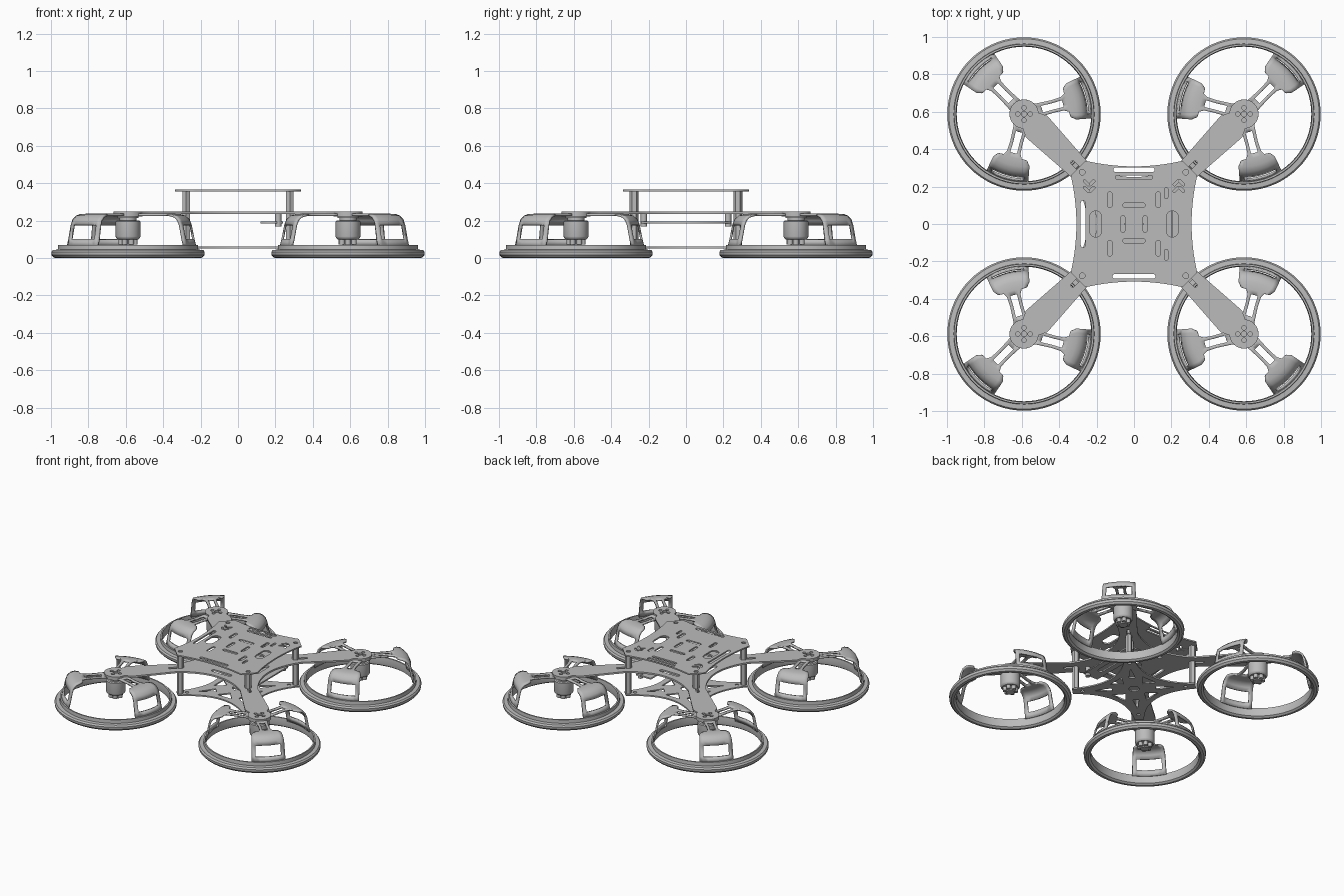
import bpy, bmesh, math
from math import pi, sin, cos, radians
from mathutils import Matrix, Vector

old = bpy.data.objects.get("Cube")
if old:
    bpy.data.objects.remove(old)

# One grey for the whole frame
GREY = (0.5, 0.5, 0.5, 1)
grey = bpy.data.materials.new("frame_grey")
grey.use_nodes = True
grey.diffuse_color = GREY
grey.node_tree.nodes["Principled BSDF"].inputs["Base Color"].default_value = GREY

HUB = 0.588          # motor centre in x and y
QUARTERS = [i * pi / 2 for i in range(4)]


def add(name, mesh, smooth=False):
    mesh.materials.clear()
    mesh.materials.append(grey)
    obj = bpy.data.objects.new(name, mesh)
    bpy.context.collection.objects.link(obj)
    if smooth:
        bpy.ops.object.select_all(action='DESELECT')
        obj.select_set(True)
        bpy.context.view_layer.objects.active = obj
        bpy.ops.object.shade_smooth_by_angle(angle=radians(35))
    return obj


def from_bmesh(name, bm, smooth=False):
    bmesh.ops.recalc_face_normals(bm, faces=bm.faces)
    mesh = bpy.data.meshes.new(name)
    bm.to_mesh(mesh)
    bm.free()
    return add(name, mesh, smooth)


def turn(points, angle):
    c, s = cos(angle), sin(angle)
    return [(x * c - y * s, x * s + y * c) for x, y in points]


def slot(x, y, length, width, angle=0):
    """Rounded slot outline; length == width gives a circle."""
    r, h = width / 2, (length - width) / 2
    pts = []
    for side in (1, -1):
        for i in range(9):
            a = -pi / 2 + pi * i / 8
            if h > 0 or i < 8:
                pts.append((side * (h + r * cos(a)), side * r * sin(a)))
    return [(px + x, py + y) for px, py in turn(pts, angle)]


def plate(name, outline, holes, z, thick):
    """Flat sheet with cut-outs, from a filled 2D curve."""
    curve = bpy.data.curves.new(name, 'CURVE')
    curve.dimensions = '2D'
    curve.fill_mode = 'BOTH'
    curve.extrude = thick / 2
    for loop in [outline] + holes:
        sp = curve.splines.new('POLY')
        sp.points.add(len(loop) - 1)
        for p, (x, y) in zip(sp.points, loop):
            p.co = (x, y, 0, 1)
        sp.use_cyclic_u = True
    tmp = bpy.data.objects.new(name + "_curve", curve)
    bpy.context.collection.objects.link(tmp)
    deps = bpy.context.evaluated_depsgraph_get()
    mesh = bpy.data.meshes.new_from_object(tmp.evaluated_get(deps))
    bpy.data.objects.remove(tmp)
    bpy.data.curves.remove(curve)
    mesh.name = name
    obj = add(name, mesh)
    obj.location.z = z
    return obj


def waisted(mid, end, half, corner=()):
    """Square outline with four inward-curving sides."""
    pts = []
    for q in QUARTERS:
        side = []
        for i in range(17):
            t = 1 - i / 8
            side.append((half * t, mid + (end - mid) * t * t))
        pts += turn(list(corner) + side, q)
    return pts


def lathe(bm, profile, segments, closed=False):
    verts = [bm.verts.new((r, 0, z)) for r, z in profile]
    edges = [bm.edges.new(p) for p in zip(verts, verts[1:])]
    if closed:
        edges.append(bm.edges.new((verts[-1], verts[0])))
    bmesh.ops.spin(bm, geom=verts + edges, cent=(0, 0, 0), axis=(0, 0, 1),
                   angle=2 * pi, steps=segments, use_duplicate=False)
    bmesh.ops.remove_doubles(bm, verts=bm.verts, dist=0.0002)


def cylinder(bm, x, y, r, z0, z1, sides):
    bmesh.ops.create_cone(bm, cap_ends=True, segments=sides, radius1=r, radius2=r, depth=z1 - z0,
                          matrix=Matrix.Translation((x, y, (z0 + z1) / 2)))


# Main plate with four motor arms
tip = [(HUB + 0.078 * cos(a), HUB + 0.078 * sin(a))
       for a in (radians(-85 + 260 * i / 20) for i in range(21))]
neck = [(HUB - 0.01, HUB - 0.125)]
arm = neck + tip + [(y, x) for x, y in neck]
holes = [slot(0, 0, 0.1, 0.1)]
for q in QUARTERS:
    for d in (-1, 1):
        holes.append(turn(slot(HUB + 0.033 * d, HUB, 0.024, 0.024), q))
        holes.append(turn(slot(HUB, HUB + 0.033 * d, 0.024, 0.024), q))
    holes.append(turn(slot(HUB, HUB, 0.03, 0.03), q))
    holes.append(turn(slot(0.31, 0.31, 0.07, 0.02, pi / 4), q))
    holes.append(turn(slot(0, 0.19, 0.16, 0.03), q))
plate("main_plate", waisted(0.25, 0.34, 0.255, arm), holes, 0.242, 0.012)

# Top plate with its equipment slots
holes = [slot(0, 0.29, 0.22, 0.026), slot(0, 0.25, 0.2, 0.02), slot(0, 0.1, 0.12, 0.024),
         slot(0, -0.09, 0.12, 0.024), slot(0, -0.28, 0.23, 0.024),
         slot(-0.272, 0, 0.25, 0.026, pi / 2)]
for s in (-1, 1):
    holes += [slot(0.205 * s, 0, 0.14, 0.065, pi / 2),
              slot(0.06 * s, 0, 0.09, 0.022, pi / 2),
              slot(0.172, 0.165 * s, 0.06, 0.018, pi / 2)]
    for t in (-1, 1):
        holes += [slot(0.13 * s, 0.13 * t, 0.085, 0.024, pi / 2),
                  slot(0.277 * s, 0.277 * t, 0.03, 0.03)]
    for k in (0.185, 0.22):
        holes += [slot(0.225 * s, k, 0.04, 0.014, pi / 4),
                  slot(0.255 * s, k, 0.04, 0.014, -pi / 4)]
plate("top_plate", waisted(0.308, 0.338, 0.26), holes, 0.362, 0.01)

# Bottom plate with triangular lightening holes
holes = [slot(0, 0, 0.07, 0.07)]
for q in QUARTERS:
    holes.append(turn([(0.09, 0.12), (0.12, 0.09), (0.19, 0.19)], q))
    holes.append(turn([(-0.06, 0.16), (0.06, 0.16), (0, 0.09)], q))
    holes.append(turn(slot(0.245, 0.245, 0.025, 0.025), q))
plate("bottom_plate", waisted(0.2, 0.315, 0.27), holes, 0.056, 0.01)

# Side shelf hung below the main plate
shelf = [(0.12, -0.24), (0.24, -0.24), (0.24, 0.24), (0.12, 0.24)]
plate("side_shelf", shelf, [slot(0.18, 0, 0.3, 0.04, pi / 2)], 0.19, 0.01)
bm = bmesh.new()
for s in (-1, 1):
    cylinder(bm, 0.215, 0.225 * s, 0.017, 0.168, 0.238, 12)
from_bmesh("shelf_posts", bm, True)

# Hexagonal standoffs
bm = bmesh.new()
for sx in (-1, 1):
    for sy in (-1, 1):
        cylinder(bm, 0.277 * sx, 0.277 * sy, 0.024, 0.246, 0.358, 6)
        cylinder(bm, 0.277 * sx, 0.277 * sy, 0.022, 0.055, 0.238, 6)
from_bmesh("standoffs", bm)

# Propeller guard ring
bm = bmesh.new()
lathe(bm, [(.364, .07), (.374, .07), (.376, .045), (.402, .043), (.41, .032), (.408, .015),
           (.396, .002), (.378, 0), (.364, .01), (.36, .035)], 72, True)
ring = from_bmesh("guard_ring", bm, True)

# Motor: bell, neck and prop mount lugs
bm = bmesh.new()
lathe(bm, [(0, .1), (.055, .1), (.064, .108), (.066, .115), (.066, .195), (.06, .201),
           (.045, .201), (.045, .213), (.056, .213), (.056, .226), (0, .226)], 32)
cylinder(bm, 0, 0, 0.03, 0.065, 0.105, 16)
for i in range(6):
    cylinder(bm, 0.036 * cos(i * pi / 3), 0.036 * sin(i * pi / 3), 0.015, 0.072, 0.105, 12)
motor = from_bmesh("motor", bm, True)

# Guard spider: hub and three slotted struts bending down to the ring
PATH = [(.06, .231, .04), (.1, .231, .037), (.16, .231, .034), (.215, .231, .037),
        (.24, .231, .05), (.25, .231, .08), (.28, .229, .1), (.305, .221, .105),
        (.324, .203, .108), (.335, .175, .11), (.35, .1, .113), (.36, .06, .115)]
COLS = [-1, -0.78, -0.5, -0.25, 0, 0.25, 0.5, 0.78, 1]
bm = bmesh.new()
for k in range(3):
    spin = Matrix.Rotation(pi / 4 + k * 2 * pi / 3, 3, 'Z')
    grid = [[bm.verts.new(spin @ Vector((math.sqrt(r * r - (u * w) ** 2), u * w, z)))
             for u in COLS] for r, z, w in PATH]
    for i in range(len(PATH) - 1):
        for j in range(len(COLS) - 1):
            u = abs(COLS[j] + COLS[j + 1]) / 2
            arm_slot = i in (1, 2) and u < 0.5
            window = i == 9 and u < 0.78
            if not (arm_slot or window):
                bm.faces.new((grid[i][j], grid[i + 1][j], grid[i + 1][j + 1], grid[i][j + 1]))
bmesh.ops.delete(bm, geom=[v for v in bm.verts if not v.link_faces], context='VERTS')
spider = from_bmesh("guard_struts", bm, True)
wall = spider.modifiers.new("wall", 'SOLIDIFY')
wall.thickness, wall.offset = 0.012, 0
bm = bmesh.new()
cylinder(bm, 0, 0, 0.078, 0.223, 0.237, 32)
hub = from_bmesh("strut_hub", bm, True)

# Repeat each rotor assembly at the four corners
CORNERS = ["back_left", "back_right", "front_right", "front_left"]
for part in (ring, motor, spider, hub):
    base = part.name
    for corner, q in zip(CORNERS, QUARTERS):
        obj = part if q == 0 else part.copy()
        if q:
            bpy.context.collection.objects.link(obj)
        obj.name = corner + "_" + base
        x, y = turn([(HUB, HUB)], q)[0]
        obj.location = (x, y, 0)
        obj.rotation_euler.z = q
